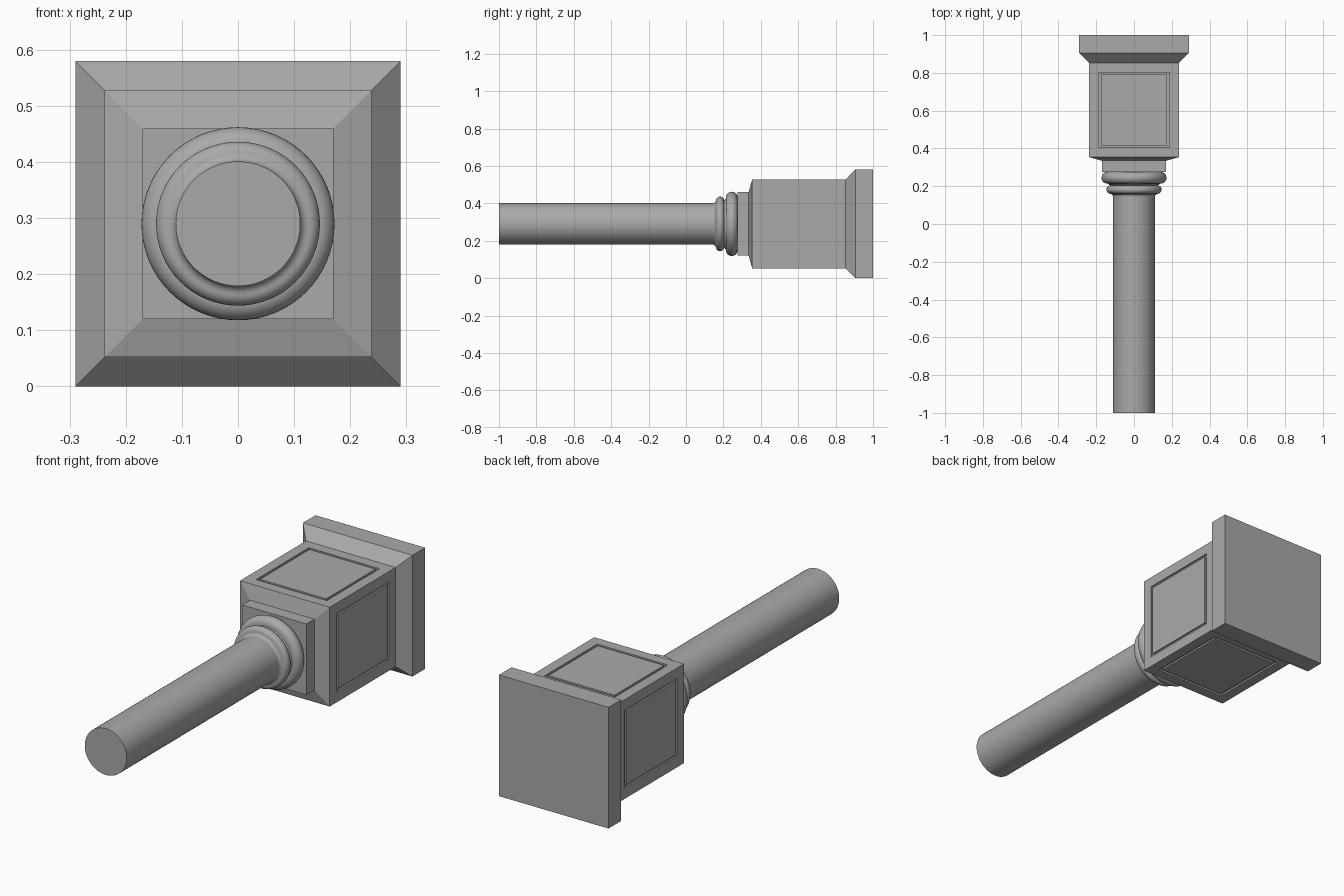
import bpy, bmesh, math

if "Cube" in bpy.data.objects:
    bpy.data.objects.remove(bpy.data.objects["Cube"])

AXIS_Z = 0.29
stone = bpy.data.materials.new("plain_grey")
stone.diffuse_color = (0.4, 0.4, 0.4, 1)
stone.use_nodes = True
stone.node_tree.nodes["Principled BSDF"].inputs["Base Color"].default_value = stone.diffuse_color


def loft(name, profile, sides, panel_range=None):
    """Closed solid around the y axis from (radius or half-width, y) points."""
    bm = bmesh.new()
    k = math.sqrt(2) if sides == 4 else 1
    off = math.pi / 4 if sides == 4 else 0
    rings = []
    for r, y in profile:
        rings.append([bm.verts.new((k * r * math.cos(off + 2 * math.pi * i / sides), y,
                                    AXIS_Z + k * r * math.sin(off + 2 * math.pi * i / sides)))
                      for i in range(sides)])
    for a, b in zip(rings, rings[1:]):
        for i in range(sides):
            j = (i + 1) % sides
            bm.faces.new((a[i], a[j], b[j], b[i]))
    bm.faces.new(rings[0])
    bm.faces.new(rings[-1])
    bmesh.ops.recalc_face_normals(bm, faces=bm.faces[:])
    # grooved panel frame on the four sides within the given y range
    if panel_range:
        lo, hi = panel_range
        faces = [f for f in bm.faces
                 if abs(f.normal.y) < 0.01 and lo < f.calc_center_median().y < hi]
        for t, d in ((0.05, 0), (0.0002, -0.008), (0.012, 0), (0.0002, 0.008)):
            bmesh.ops.inset_individual(bm, faces=faces, thickness=t, depth=d,
                                       use_even_offset=True)
    me = bpy.data.meshes.new(name)
    bm.to_mesh(me)
    bm.free()
    me.materials.append(stone)
    ob = bpy.data.objects.new(name, me)
    bpy.context.collection.objects.link(ob)
    if sides > 4:
        bpy.ops.object.select_all(action='DESELECT')
        ob.select_set(True)
        bpy.context.view_layer.objects.active = ob
        bpy.ops.object.shade_smooth_by_angle(angle=math.radians(35))
    return ob


def bead(r, y, rad, n=14):
    """Half-round moulding."""
    return [(r + rad * math.sin(math.pi * i / n), y - rad * math.cos(math.pi * i / n))
            for i in range(n + 1)]


# square pedestal: plinth block, chamfer, panelled die, flared foot
loft("pedestal", [(0.17, 0.275), (0.17, 0.335), (0.2375, 0.354), (0.2375, 0.853),
                  (0.29, 0.905), (0.29, 1.0)], 4, (0.5, 0.7))

# round shaft
loft("column_shaft", [(0.111, -1.0), (0.111, 0.15)], 64)

# round base mouldings: cove flare, small bead, neck, large bead
cove = [(0.128 - 0.017 * math.cos(math.pi / 2 * i / 5),
         0.145 + 0.015 * math.sin(math.pi / 2 * i / 5)) for i in range(6)]
loft("column_base", cove + bead(0.1245, 0.182, 0.0215) + [(0.13, 0.206), (0.136, 0.213)]
     + bead(0.141, 0.2445, 0.031), 64)
